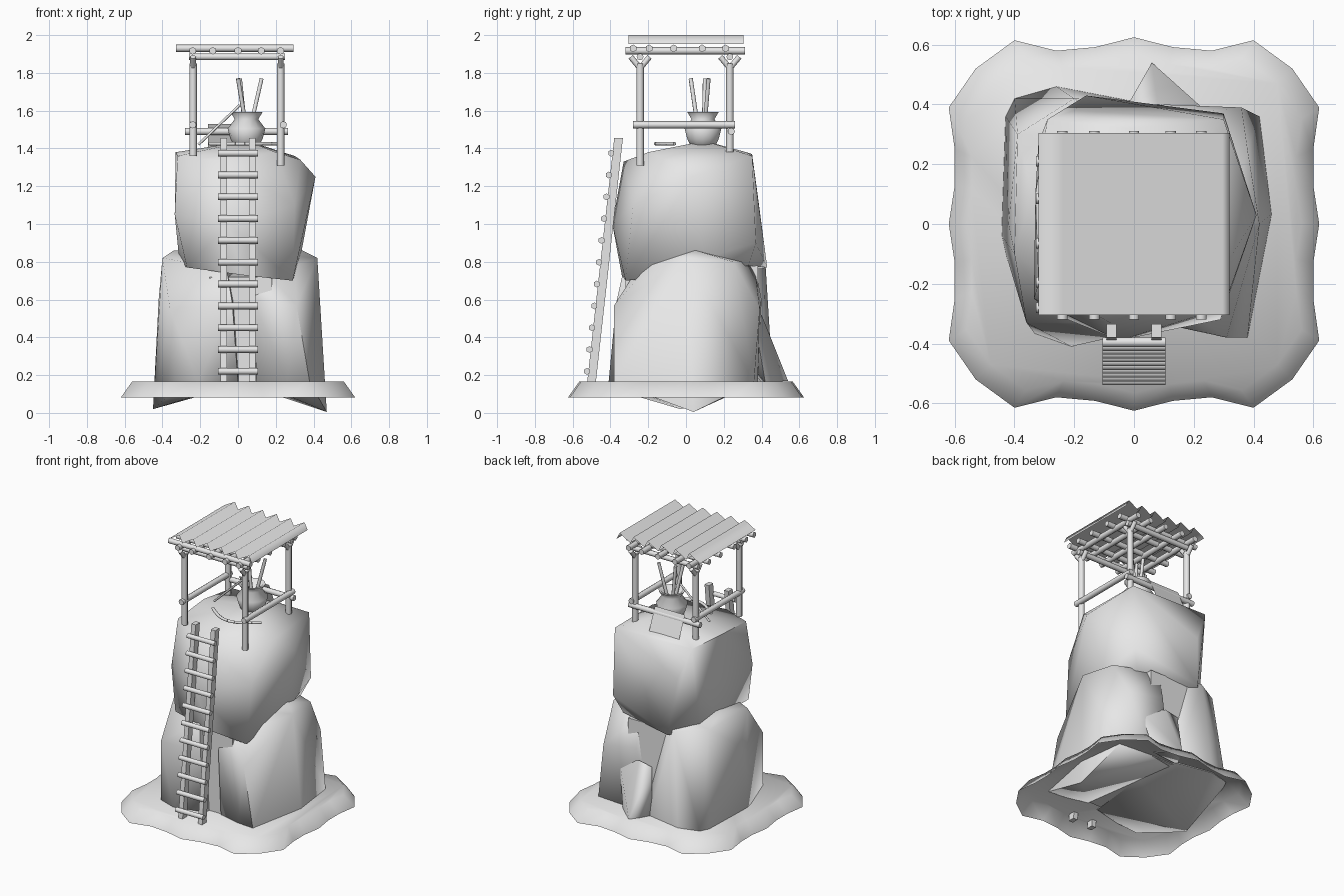
import bpy, bmesh, math
from mathutils import Vector

old = bpy.data.objects.get("Cube")
if old:
    bpy.data.objects.remove(old, do_unlink=True)

grey = bpy.data.materials.new("plain_grey")
grey.use_nodes = True
grey.diffuse_color = (0.8, 0.8, 0.8, 1)
grey.node_tree.nodes["Principled BSDF"].inputs["Base Color"].default_value = (0.8, 0.8, 0.8, 1)


def finish(name, bm, angle=45, recalc=True):
    """Turn a bmesh into a shaded, coloured object."""
    if recalc:
        bmesh.ops.recalc_face_normals(bm, faces=bm.faces)
    mesh = bpy.data.meshes.new(name)
    bm.to_mesh(mesh)
    bm.free()
    mesh.materials.append(grey)
    for poly in mesh.polygons:
        poly.use_smooth = True
    mesh.set_sharp_from_angle(angle=math.radians(angle))
    obj = bpy.data.objects.new(name, mesh)
    bpy.context.collection.objects.link(obj)
    return obj


def rod(name, start, end, radius, sides=8):
    """Round pole between two points."""
    start, end = Vector(start), Vector(end)
    bm = bmesh.new()
    bmesh.ops.create_cone(bm, cap_ends=True, segments=sides, radius1=radius,
                          radius2=radius, depth=(end - start).length)
    turn = (end - start).to_track_quat("Z", "Y").to_matrix().to_4x4()
    bmesh.ops.transform(bm, matrix=turn, verts=bm.verts)
    bmesh.ops.translate(bm, vec=(start + end) / 2, verts=bm.verts)
    return finish(name, bm, 65)


def boulder(name, points, angle=70):
    """Rough rock wrapped around a few corner points."""
    bm = bmesh.new()
    for p in points:
        bm.verts.new(p)
    bmesh.ops.convex_hull(bm, input=bm.verts)
    loose = [v for v in bm.verts if not v.link_faces]
    bmesh.ops.delete(bm, geom=loose, context="VERTS")
    return finish(name, bm, angle)


# Ground slab: wavy rounded square, open underneath
quarter = [(0.62, 0), (0.6, 0.13), (0.6, 0.25), (0.62, 0.39), (0.53, 0.52),
           (0.4, 0.615), (0.26, 0.58), (0.13, 0.592)]
outline = quarter + [(0, 0.625)] + [(-x, y) for x, y in reversed(quarter)]
outline += [(x, -y) for x, y in reversed(outline[1:-1])]
bm = bmesh.new()
low = [bm.verts.new((x, y, 0.082)) for x, y in outline]
high = [bm.verts.new((x * 0.905, y * 0.905, 0.165)) for x, y in outline]
count = len(outline)
for i in range(count):
    j = (i + 1) % count
    bm.faces.new((low[i], low[j], high[j], high[i]))
bm.faces.new(high)
finish("ground_slab", bm, 65, recalc=False)

# Rock pillar
boulder("lower_rock_left", [
    (-.45, -.03, .02), (-.33, -.37, .12), (-.21, -.41, .16), (0, -.36, .16), (.05, .1, .16),
    (-.43, .36, .16), (-.4, .42, .16), (-.26, .46, .16), (0, .41, .16),
    (-.42, 0, .6), (-.36, -.33, .55), (-.03, -.37, .58),
    (-.4, -.1, .82), (-.34, .1, .86), (-.39, .3, .82), (-.06, -.33, .76),
    (-.2, .42, .8), (0, .3, .85)])
boulder("lower_rock_right", [
    (.47, .04, .005), (.38, -.38, .16), (.26, -.37, .16), (.1, -.33, .16), (.42, .36, .16),
    (.17, .38, .16), (0, .35, .16), (.31, -.38, .57), (.42, 0, .6), (.08, -.33, .6),
    (.36, .39, .55), (.1, .4, .6), (.42, 0, .82), (.3, -.2, .78), (.38, .25, .8),
    (.34, .05, .86), (.1, .36, .8), (.05, -.2, .85)])
boulder("lower_rock_core", [
    (x, y, z) for x in (-.15, .18) for y, z in
    ((-.32, .16), (-.32, .72), (.38, .16), (.38, .78))])
boulder("lower_rock_spur", [
    (.06, .54, .17), (.19, .42, .16), (-.02, .4, .16), (.08, .4, .52), (.05, .3, .3),
    (.25, .37, .45), (-.02, .4, .5)])
boulder("upper_rock", [
    (-.32, -.2, 1.36), (-.08, -.33, 1.33), (.2, -.2, 1.38), (.33, -.1, 1.34),
    (.41, .03, 1.25), (.3, .35, 1.36), (-.02, .32, 1.38), (-.29, .35, 1.37),
    (.05, .1, 1.44), (-.33, .1, 1.38), (-.335, -.25, 1.05), (-.05, -.39, 1),
    (.3, -.28, 1.1), (.3, .37, .9), (-.2, .38, 1.15), (-.32, .27, 1.1),
    (-.27, -.3, .77), (-.31, .1, .8), (-.3, .28, .78), (.29, -.32, .7),
    (.33, .1, .82), (.02, -.34, .73), (.25, .33, .78), (-.16, .43, .77)])

# Ladder leaning on the front, with sheared square rails
foot, head = Vector((0, -0.505, 0.12)), Vector((0, -0.357, 1.455))
for side, x in (("right", -0.075), ("left", 0.075)):
    bm = bmesh.new()
    bmesh.ops.create_cube(bm, size=1)
    for v in bm.verts:
        middle = foot.lerp(head, v.co.z + 0.5)
        v.co = middle + Vector((x + v.co.x * 0.033, v.co.y * 0.046, 0))
    finish("ladder_rail_" + side, bm)
for i in range(11):
    z = 0.22 + i * 0.1155
    t = (z - foot.z) / (head.z - foot.z)
    y = foot.lerp(head, t).y - 0.03
    rod("ladder_rung", (-0.105, y, z), (0.105, y, z), 0.018, 6)

# Posts with forked tops
for x in (-0.238, 0.226):
    for y in (-0.243, 0.232):
        bottom = 1.38 if y > 0 else (1.36 if x < 0 else 1.31)
        rod("post", (x, y, bottom), (x, y, 1.85), 0.02)
        for dy in (-0.05, 0.05):
            rod("post_fork", (x, y, 1.825), (x, y + dy, 1.885), 0.015)

# Guard rails on three sides
for x in (-0.24, 0.24):
    rod("side_rail", (x, -0.28, 1.525), (x, 0.26, 1.525), 0.019)
rod("back_rail", (-0.28, 0.24, 1.49), (0.265, 0.24, 1.49), 0.019)

# Roof frame
for y in (-0.243, 0.232):
    rod("roof_beam", (-0.26, y, 1.885), (0.25, y, 1.885), 0.018)
for x in (-0.24, -0.133, 0, 0.123, 0.225):
    rod("rafter", (x, -0.32, 1.917), (x, 0.312, 1.917), 0.02, 6)
for y in (-0.28, -0.195, -0.065, 0.085, 0.21):
    rod("purlin", (-0.328, y, 1.93), (0.295, y, 1.93), 0.02, 6)

# Corrugated roof sheet
bm = bmesh.new()
ridges, half = 6, 0.32
pitch = 2 * half / ridges
profile = []
for i in range(ridges):
    x = -half + i * pitch
    profile += [(x, 1.953), (x + pitch * 0.78, 2.0)]
profile.append((half, 1.953))
rows = [[bm.verts.new((x, y, z)) for x, z in profile] for y in (-0.305, 0.305)]
for i in range(len(profile) - 1):
    bm.faces.new((rows[0][i], rows[0][i + 1], rows[1][i + 1], rows[1][i]))
finish("roof_sheet", bm, 150, recalc=False)

# Clay pot, turned from a profile, holding sticks
bm = bmesh.new()
shape = [(0, 1.4), (0.06, 1.4), (0.085, 1.45), (0.1, 1.505), (0.062, 1.555),
         (0.085, 1.592), (0.07, 1.592), (0.05, 1.555), (0, 1.54)]
verts = [bm.verts.new((r, 0, z)) for r, z in shape]
edges = [bm.edges.new(pair) for pair in zip(verts, verts[1:])]
bmesh.ops.spin(bm, geom=verts + edges, cent=(0, 0, 0), axis=(0, 0, 1),
               angle=math.tau, steps=14)
bmesh.ops.remove_doubles(bm, verts=bm.verts, dist=0.0005)
finish("pot", bm, 75).location = (0.045, 0.09, 0)
for start, end in (((0.04, 0.06), (0, 0.025)), ((0.07, 0.1), (0.125, 0.12)),
                   ((0.035, 0.095), (0.01, 0.1))):
    rod("pot_stick", (*start, 1.53), (*end, 1.77), 0.011)

# Spear leaning on the pot
rod("spear", (-0.21, 0.04, 1.42), (0.01, 0.05, 1.63), 0.007, 6)

# Bow lying on the rock
curve = [Vector((0.035 + 0.185 * t, -0.06 - 0.1 * math.cos(t * math.pi / 2), 1.425))
         for t in [i / 4 - 1 for i in range(9)]]
for a, b in zip(curve, curve[1:]):
    rod("bow_limb", a, b, 0.01, 6)

# Cloth hung over the back rail
bm = bmesh.new()
cloth = [(-0.16, 0.24, 1.53), (0.07, 0.24, 1.53), (0.07, 0.33, 1.32), (-0.16, 0.33, 1.32)]
bm.faces.new([bm.verts.new(p) for p in cloth])
finish("hanging_cloth", bm)
